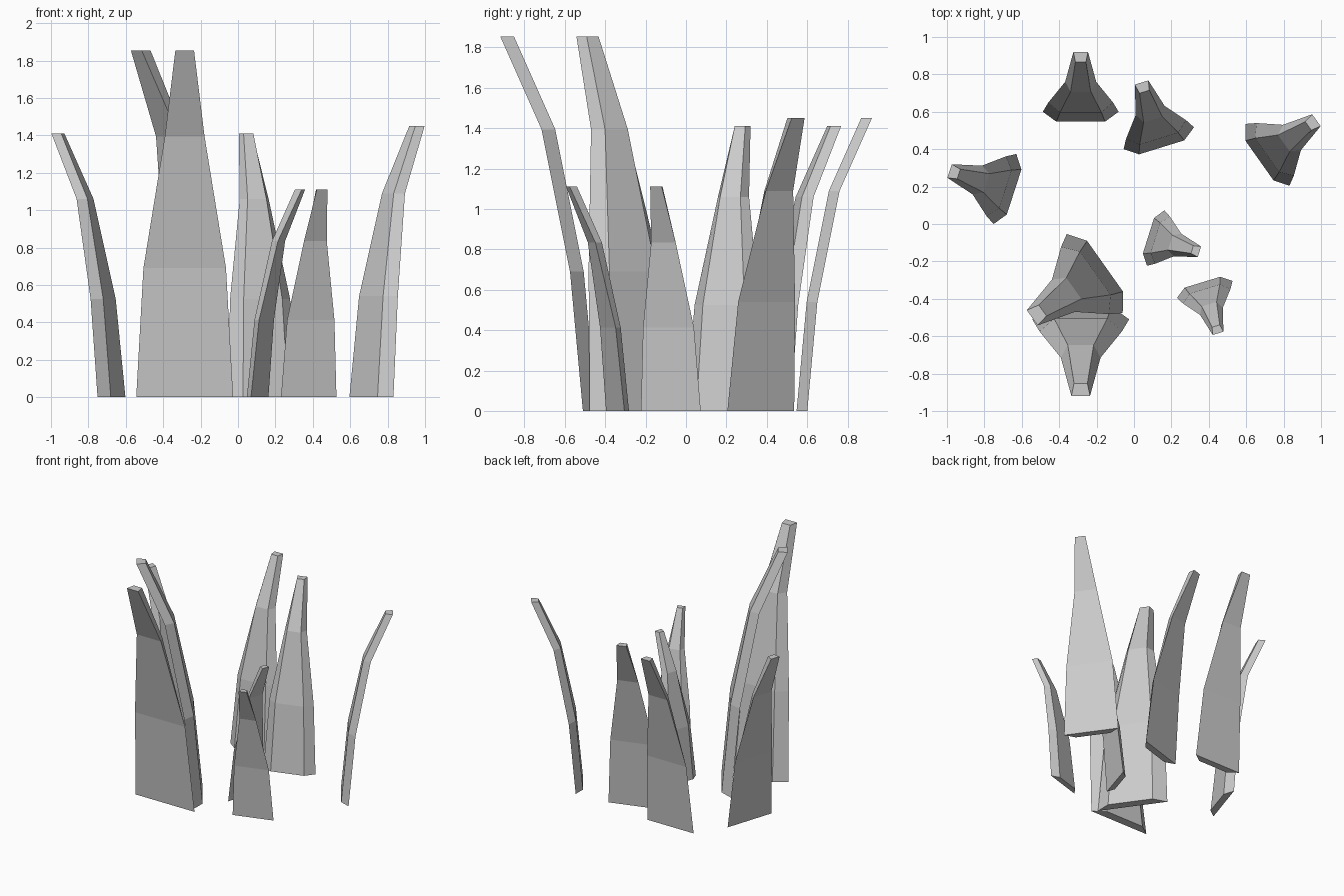
import bpy, bmesh
from math import sin, cos, radians

if "Cube" in bpy.data.objects:
    bpy.data.objects.remove(bpy.data.objects["Cube"])

# Blade profile per level: height, outward bend, outer half width, inner half width
LEVELS = [(0.00, 0.00, 0.2025, 0.130),
          (0.54, 0.05, 0.1725, 0.111),
          (1.09, 0.16, 0.0830, 0.054),
          (1.45, 0.32, 0.0390, 0.028)]
THICKNESS = 0.053


def grass_blade(name, x, y, angle, scale):
    """Tapered four-sided blade that leans towards the given angle."""
    a = radians(angle)
    bm = bmesh.new()
    rings = []
    for z, bend, outer, inner in LEVELS:
        section = [(bend, -outer), (bend, outer),
                   (bend - THICKNESS, inner), (bend - THICKNESS, -inner)]
        rings.append([bm.verts.new((x + scale * (u * cos(a) - v * sin(a)),
                                    y + scale * (u * sin(a) + v * cos(a)),
                                    scale * z)) for u, v in section])
    for low, high in zip(rings, rings[1:]):
        for i in range(4):
            j = (i + 1) % 4
            bm.faces.new((low[i], low[j], high[j], high[i]))
    bm.faces.new(rings[0][::-1])
    bm.faces.new(rings[-1])
    bmesh.ops.recalc_face_normals(bm, faces=bm.faces)
    mesh = bpy.data.meshes.new(name)
    bm.to_mesh(mesh)
    bm.free()
    bpy.context.collection.objects.link(bpy.data.objects.new(name, mesh))


# Outer base midpoint, lean direction and size of each blade
MEDIUM, SMALL, TALL = 0.973, 0.766, 1.279
BLADES = [(-0.285, 0.60, 90, 1.0),
          (0.714, 0.37, 35.3, 1.0),
          (0.1325, 0.459, 107.2, MEDIUM),
          (-0.69, 0.187, 162, MEDIUM),
          (-0.21, -0.265, 215.3, TALL),
          (-0.285, -0.51, 270, TALL),
          (0.116, -0.075, -17.5, SMALL),
          (0.378, -0.35, -73, SMALL)]
for n, blade in enumerate(BLADES, 1):
    grass_blade(f"grass_blade_{n}", *blade)
